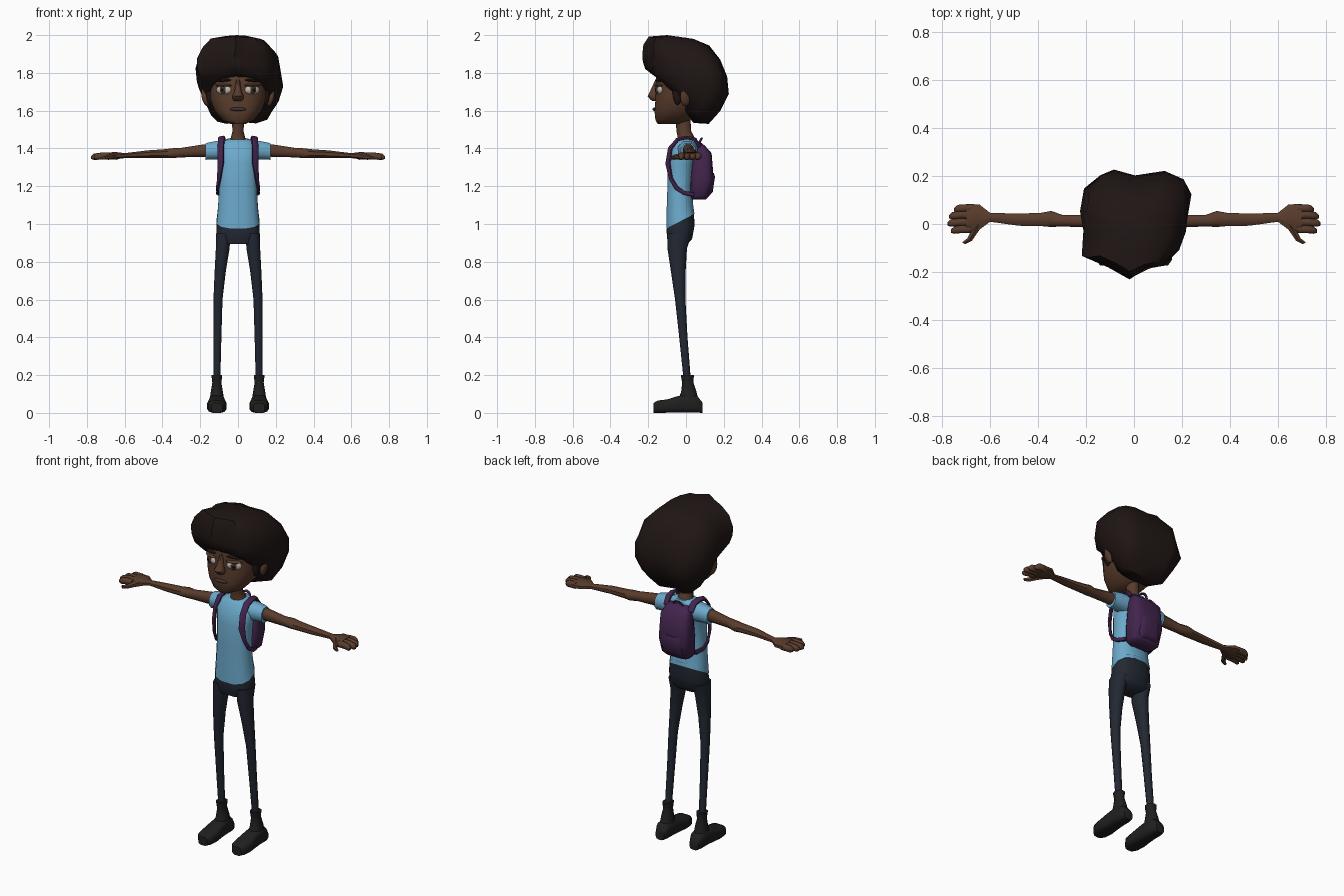
import bpy, bmesh, math, random
from mathutils import Vector, Matrix

random.seed(4)

def mat(name, r, g, b):
    m = bpy.data.materials.new(name)
    m.diffuse_color = (r, g, b, 1)
    return m

SKIN = mat("skin", .10, .045, .025)
HAIR = mat("hair", .014, .008, .007)
SHIRT = mat("shirt_blue", .15, .40, .60)
PANTS = mat("pants_navy", .016, .021, .032)
BOOT = mat("boot_black", .014, .014, .014)
PURPLE = mat("pack_purple", .055, .018, .075)
WHITE = mat("eye_white", .5, .48, .45)
IRIS = mat("iris_brown", .06, .03, .02)
BLACK = mat("pupil_black", .003, .003, .003)
LIP = mat("lip", .06, .03, .025)

def finish(name, bm, m, mirror):
    bmesh.ops.recalc_face_normals(bm, faces=bm.faces)
    me = bpy.data.meshes.new(name)
    bm.to_mesh(me)
    bm.free()
    me.materials.append(m)
    ob = bpy.data.objects.new(name, me)
    bpy.context.collection.objects.link(ob)
    if mirror:
        ob.modifiers.new("mirror", 'MIRROR').use_clip = False
        ob.modifiers["mirror"].use_mirror_merge = False
    return ob

def loft(name, rings, m, mirror=False):
    """Skin a list of equal-length point rings and cap both ends."""
    bm = bmesh.new()
    vs = [[bm.verts.new(p) for p in r] for r in rings]
    n = len(vs[0])
    for a, b in zip(vs, vs[1:]):
        for i in range(n):
            j = (i + 1) % n
            bm.faces.new((a[i], a[j], b[j], b[i]))
    bm.faces.new(vs[0])
    bm.faces.new(vs[-1])
    return finish(name, bm, m, mirror)

def ring(c, u, v, n=8, p=1.0):
    """Superellipse ring around c with half-axes u and v."""
    c, u, v = Vector(c), Vector(u), Vector(v)
    f = lambda t: math.copysign(abs(t) ** p, t)
    return [c + u * f(math.cos(2 * math.pi * (i + .5) / n)) + v * f(math.sin(2 * math.pi * (i + .5) / n))
            for i in range(n)]

def level(z, hw, yf, yb, n=12, p=.8, zb=None, x=0):
    """Horizontal ring from yf to yb; zb tilts its back edge."""
    zb = z if zb is None else zb
    return ring((x, (yf + yb) / 2, (z + zb) / 2), (hw, 0, 0), (0, (yb - yf) / 2, (zb - z) / 2), n, p)

def along_x(x, yc, zc, ry, rz, n=8, p=.9):
    return ring((x, yc, zc), (0, ry, 0), (0, 0, rz), n, p)

def blob(name, c, r, m, yaw=0, tilt=0, mirror=False):
    bm = bmesh.new()
    M = (Matrix.Translation(c) @ Matrix.Rotation(yaw, 4, 'Z') @ Matrix.Rotation(tilt, 4, 'Y')
         @ Matrix.Diagonal((*r, 1)))
    bmesh.ops.create_uvsphere(bm, u_segments=14, v_segments=10, radius=1, matrix=M)
    return finish(name, bm, m, mirror)

# Head, neck, nose and ears
loft("head", [level(*r, n=20) for r in [
    (1.53, .04, -.15, -.03), (1.55, .085, -.163, .02), (1.60, .125, -.168, .08), (1.66, .15, -.163, .13),
    (1.72, .157, -.16, .16), (1.79, .157, -.16, .17), (1.86, .14, -.14, .16), (1.91, .08, -.09, .10)]], SKIN)
loft("neck", [level(*r, n=10, p=1) for r in [
    (1.41, .06, -.05, .06), (1.45, .042, -.042, .05), (1.49, .031, -.05, .028), (1.60, .036, -.06, .02)]], SKIN)
loft("nose", [level(*r, n=8, p=1) for r in [
    (1.65, .02, -.178, -.13), (1.66, .03, -.192, -.13), (1.677, .033, -.206, -.13),
    (1.70, .02, -.194, -.13), (1.765, .012, -.163, -.13)]], SKIN)
blob("ear", (.172, .0, 1.675), (.02, .032, .052), SKIN, yaw=.3, tilt=.2, mirror=True)

# Eyes, brows and mouth
YAW = .4
look = Vector((math.sin(YAW), -math.cos(YAW), 0))
eye = Vector((.074, -.14, 1.71))
blob("eye", eye, (.043, .02, .026), WHITE, YAW, mirror=True)
blob("iris", eye + look * .015, (.019, .008, .02), IRIS, YAW, mirror=True)
blob("pupil", eye + look * .019, (.009, .006, .01), BLACK, YAW, mirror=True)
blob("upper_eyelid", eye + Vector((0, 0, .024)), (.047, .025, .008), SKIN, YAW, mirror=True)
blob("eyebrow", (.075, -.147, 1.76), (.042, .012, .007), HAIR, .35, .06, True)
blob("mouth", (0, -.165, 1.608), (.045, .012, .01), LIP)

# Hair: one lumpy outline, swept upward in tilted rings
OUT = [(-.2, .15), (-.22, .06), (-.205, -.02), (-.215, -.125), (-.11, -.17), (-.02, -.22), (.06, -.17), (.13, -.165),
       (.19, -.1), (.22, -.02), (.237, .13), (.21, .19), (.13, .225), (0, .21), (-.08, .23), (-.14, .21)]

def hair_ring(yf, zf, yb, zb, s):
    pts = []
    for x, y in OUT:
        t = (y + .22) / .45
        j = random.uniform(-.009, .009) * s
        pts.append((x * s + j, yf + (yb - yf) * t - j * .5, zf + (zb - zf) * t))
    return pts

loft("hair", [hair_ring(*r) for r in [
    (-.13, 1.78, .04, 1.535, .5), (-.165, 1.785, .12, 1.53, .73), (-.215, 1.82, .185, 1.60, .90),
    (-.23, 1.86, .225, 1.69, 1), (-.23, 1.90, .22, 1.78, .99), (-.222, 1.95, .18, 1.87, .90),
    (-.20, 1.992, .12, 1.945, .66), (-.10, 2.0, .04, 1.98, .28)]], HAIR)
blob("sideburn", (.148, -.045, 1.70), (.02, .026, .07), HAIR, mirror=True)

# Shirt and sleeves
loft("shirt", [level(a, hw, yf, yb, zb=b) for a, b, hw, yf, yb in [
    (.975, 1.055, .116, -.106, .047), (1.06, 1.10, .109, -.105, .04), (1.20, 1.20, .102, -.10, .032),
    (1.32, 1.32, .104, -.10, .045), (1.38, 1.38, .115, -.085, .06), (1.43, 1.43, .10, -.058, .064),
    (1.447, 1.455, .055, -.046, .058)]], SHIRT)
loft("sleeve", [along_x(*r) for r in [
    (.06, .008, 1.39, .06, .055), (.12, .01, 1.39, .052, .052), (.155, .012, 1.387, .045, .048),
    (.173, .012, 1.383, .042, .047)]], SHIRT, True)

# Arms and hands
loft("arm", [along_x(*r) for r in [
    (.12, .013, 1.393, .035, .038), (.20, .012, 1.387, .028, .034), (.30, .014, 1.378, .026, .027),
    (.345, .021, 1.375, .036, .028), (.385, .019, 1.373, .03, .025), (.48, .018, 1.37, .027, .021),
    (.60, .028, 1.362, .02, .014), (.645, .029, 1.362, .057, .02), (.70, .025, 1.360, .062, .02)]], SKIN, True)
for i, (y, tip) in enumerate([(.066, .75), (.038, .77), (.008, .777), (-.022, .762)]):
    loft(f"finger_{i + 1}", [along_x(x, y - d, 1.36 - d, r, r * 1.1) for x, d, r in [
        (.68, 0, .017), (.725, 0, .0175), (tip - .012, .004, .016), (tip, .007, .008)]], SKIN, True)
loft("thumb", [ring((x, y, z), (r * .8, r * .5, 0), (0, 0, r), 6) for x, y, z, r in [
    (.64, .01, 1.36, .02), (.665, -.03, 1.358, .017), (.685, -.065, 1.353, .013), (.71, -.08, 1.35, .009)]], SKIN, True)

# Pants
loft("pants_hips", [level(a, hw, yf, yb, zb=b) for a, b, hw, yf, yb in [
    (.895, .895, .10, -.09, .01), (.93, .92, .117, -.102, .034), (.96, .99, .118, -.105, .047),
    (1.0, 1.075, .112, -.102, .044)]], PANTS)
loft("pants_leg", [level(z, hw, yf, yb, n=10, p=.9, x=x) for z, x, hw, yf, yb in [
    (.95, .078, .04, -.10, .03), (.87, .081, .038, -.098, .005), (.75, .094, .031, -.08, -.002),
    (.60, .106, .025, -.058, -.003), (.40, .109, .022, -.036, .008), (.17, .112, .019, -.012, .026)]], PANTS, True)

# Boots: shaft, foot and sole
loft("boot_shaft", [level(z, hw, yf, yb, n=10, p=.9, x=.112) for z, hw, yf, yb in [
    (.05, .042, -.05, .07), (.11, .034, -.026, .056), (.16, .025, -.02, .04), (.175, .027, -.023, .04),
    (.20, .03, -.027, .042)]], BOOT, True)
loft("boot_foot", [ring((.112, y, h / 2), (hw, 0, 0), (0, 0, h / 2), 12, .6) for y, hw, h in [
    (.087, .028, .055), (.06, .04, .09), (.0, .042, .10), (-.05, .046, .088), (-.10, .052, .072),
    (-.15, .047, .066), (-.173, .03, .052)]], BOOT, True)

# Backpack with handle and shoulder straps
loft("backpack", [level(z, hw, yf, yb, n=16, p=.55) for z, hw, yf, yb in [
    (1.13, .075, .03, .105), (1.147, .092, .02, .122), (1.235, .098, .022, .148), (1.375, .092, .035, .136),
    (1.415, .078, .045, .10), (1.432, .06, .05, .078)]], PURPLE)
loft("pack_pocket", [level(z, hw, .09, yb, n=12, p=.55) for z, hw, yb in [
    (1.15, .06, .125), (1.17, .068, .142), (1.25, .066, .154), (1.27, .06, .148)]], PURPLE)
bm = bmesh.new()
for k in range(9):
    a = math.pi * k / 8
    d = Vector((math.cos(a), .35 * math.sin(a), math.sin(a)))
    q = [bm.verts.new(p) for p in ring(Vector((0, .068, 1.425)) + Vector((d.x * .03, d.y * .04, d.z * .028)),
                                       d * .006, (0, .007, 0), 6)]
    if k:
        for i in range(6):
            bm.faces.new((prev[i], prev[(i + 1) % 6], q[(i + 1) % 6], q[i]))
    prev = q
finish("pack_handle", bm, PURPLE, False)

PATH = [Vector(p) for p in [(.08, .075, 1.41), (.083, .045, 1.45), (.087, 0, 1.458), (.089, -.045, 1.447),
                            (.091, -.083, 1.40), (.092, -.096, 1.32), (.1, -.08, 1.24), (.108, -.05, 1.19),
                            (.108, -.01, 1.165), (.09, .04, 1.155)]]
rings = []
for i, p in enumerate(PATH):
    t = (PATH[min(i + 1, len(PATH) - 1)] - PATH[max(i - 1, 0)]).normalized()
    out = Vector((p.x * .55, p.y + .02, max(0, p.z - 1.38) * 3))
    u = t.cross(out).normalized()
    w = .018 if i < 6 else .011
    rings.append(ring(p, u * w, u.cross(t) * .008, 8, .6))
loft("pack_strap", rings, PURPLE, True)

# Smooth shading with crisp edges
bpy.ops.object.select_all(action='SELECT')
bpy.context.view_layer.objects.active = bpy.data.objects["shirt"]
bpy.ops.object.shade_smooth_by_angle(angle=math.radians(50))
